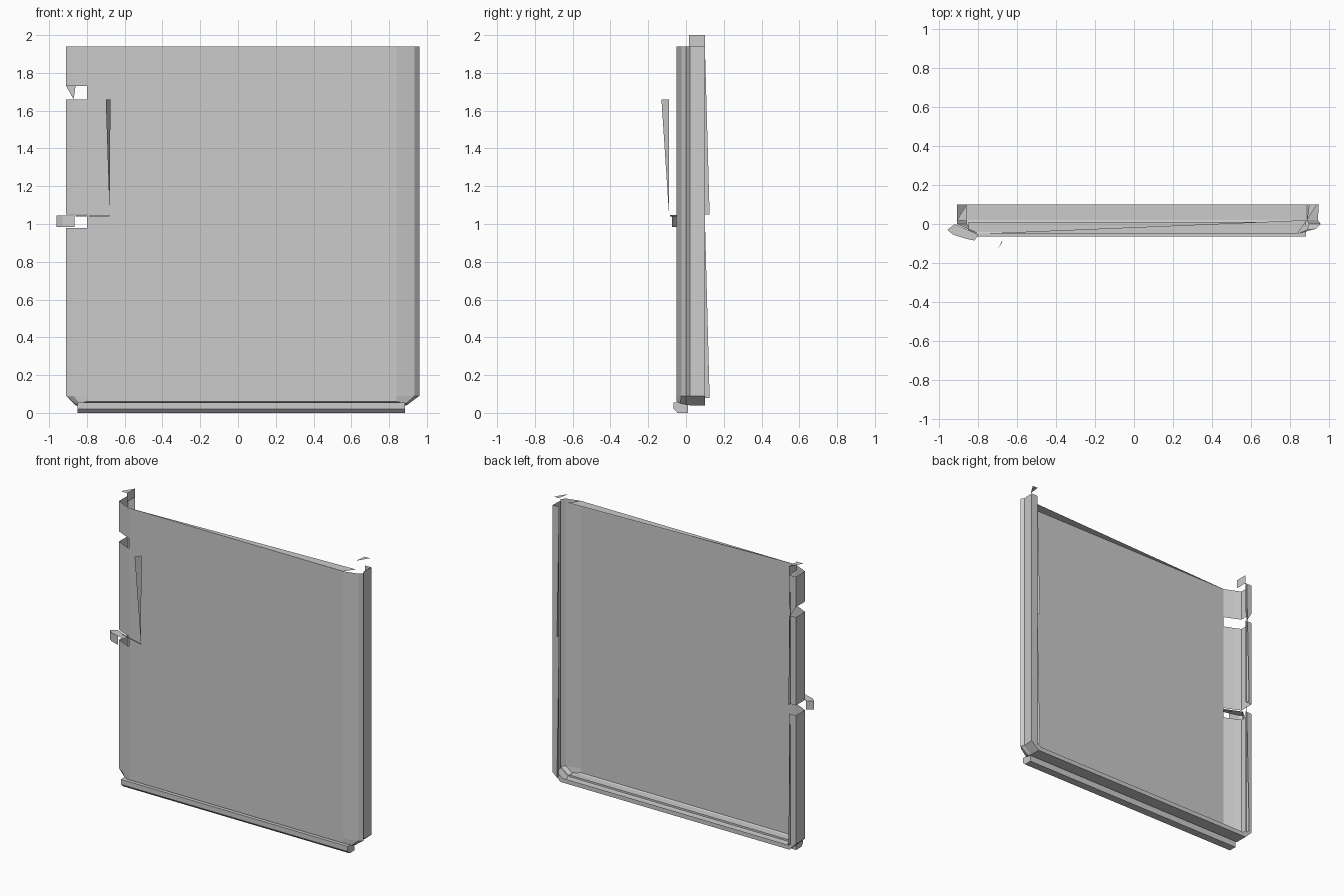
import bpy
import bmesh

cube = bpy.data.objects.get("Cube")
if cube:
    bpy.data.objects.remove(cube, do_unlink=True)

grey = bpy.data.materials.new("plain_grey")
grey.use_nodes = True
grey.diffuse_color = (0.6, 0.6, 0.6, 1)
grey.node_tree.nodes["Principled BSDF"].inputs["Base Color"].default_value = (0.6, 0.6, 0.6, 1)


def make(name, faces):
    """Build a flat-shaded sheet object from a list of corner loops."""
    bm = bmesh.new()
    for loop in faces:
        bm.faces.new([bm.verts.new(p) for p in loop])
    bmesh.ops.remove_doubles(bm, verts=bm.verts, dist=0.0005)
    bmesh.ops.recalc_face_normals(bm, faces=bm.faces)
    mesh = bpy.data.meshes.new(name)
    bm.to_mesh(mesh)
    bm.free()
    mesh.materials.append(grey)
    obj = bpy.data.objects.new(name, mesh)
    bpy.context.collection.objects.link(obj)
    return obj


def strips(a, b):
    """Quads joining two rows of points."""
    return [(a[i], a[i + 1], b[i + 1], b[i]) for i in range(len(a) - 1)]


def at_height(profile, z):
    return [(x, y, z) for x, y in profile]


TOP, LOW = 1.94, 0.09
# Edge profiles run from the back lip, around the side, to the front fold
left = [(-.86, .1), (-.91, .1), (-.91, .02), (-.91, 0), (-.87, -.02), (-.8, -.05)]
right = [(.9, .1), (.95, .1), (.945, .02), (.96, 0), (.935, -.025), (.84, -.05)]
bottom = [(.1, .07), (.1, .04), (.02, .04), (0, .045), (-.03, .05), (-.05, .06)]
left_x = [-.84, -.86, -.86, -.86, -.84, -.8]
right_x = [.87, .89, .89, .9, .89, .84]
left_end = [(x, y, z) for x, (y, z) in zip(left_x, bottom)]
right_end = [(x, y, z) for x, (y, z) in zip(right_x, bottom)]

# Front panel
make("front_panel", [[(-.8, -.05, .06), (.84, -.05, .06), (.84, -.05, TOP), (-.8, -.05, TOP)]])

# Left edge, open at the two hinge slots
levels = [LOW, .98, 1.05, 1.66, 1.73, TOP]
faces = []
for i in range(0, len(levels) - 1, 2):
    faces += strips(at_height(left, levels[i]), at_height(left, levels[i + 1]))
faces.append([(-.91, .1, 1.73), (-.86, .1, 1.73), (-.87, .1, 1.66)])
make("left_edge", faces)

# Right edge and the bottom edge with its angled corners
make("right_edge", strips(at_height(right, LOW), at_height(right, TOP)))
make("bottom_edge", strips(left_end, right_end))
make("left_corner", strips(at_height(left, LOW), left_end))
make("right_corner", strips(at_height(right, LOW), right_end))

# Sliver along the top edge
make("top_sliver", [[(-.8, -.05, TOP), (.84, -.05, TOP), (.89, .02, TOP)]])

# Rail under the front, with a bevelled lower edge
rail = [(.01, 0), (-.045, 0), (-.065, .02), (-.065, .055), (.01, .055)]
ends = [[(x, y, z) for y, z in rail] for x in (-.85, .885)]
make("bottom_rail", strips(ends[0] + ends[0][:1], ends[1] + ends[1][:1]) + ends)

# Tapered flaps behind the back lips
for side, x in (("left", -.87), ("right", .9)):
    make(side + "_back_flaps", [
        [(x, .1, hi), (x, .1, lo), (x, .125, lo)] for hi, lo in ((TOP, 1.05), (1.03, .08))])

# Top tabs
make("left_top_tab", [
    [(-.86, .015, TOP), (-.86, .1, TOP), (-.86, .1, 2), (-.86, .015, 2)],
    [(-.91, .02, 2), (-.86, .015, 2), (-.86, .1, 2)]])
make("right_top_tab", [[(.89, .02, 2), (.94, .1, 2), (.9, .1, 2)]])

# Latch bracket: cap sheet with a folded front
cap = [(-.92, 0), (-.96, -.03), (-.93, -.055), (-.865, -.075)]
make("latch", strips(at_height(cap, .985), at_height(cap, 1.045))
     + [at_height(cap + [(-.82, -.085), (-.8, -.055)], 1.045)])
make("latch_rod", strips([(-.86, -.04, 1.04), (-.68, -.085, 1.04)],
                         [(-.86, -.04, 1.047), (-.68, -.085, 1.047)]))

# Tapered handle blade
make("handle", [[(-.7, -.13, 1.66), (-.675, -.09, 1.66), (-.68, -.09, 1.05)]])
